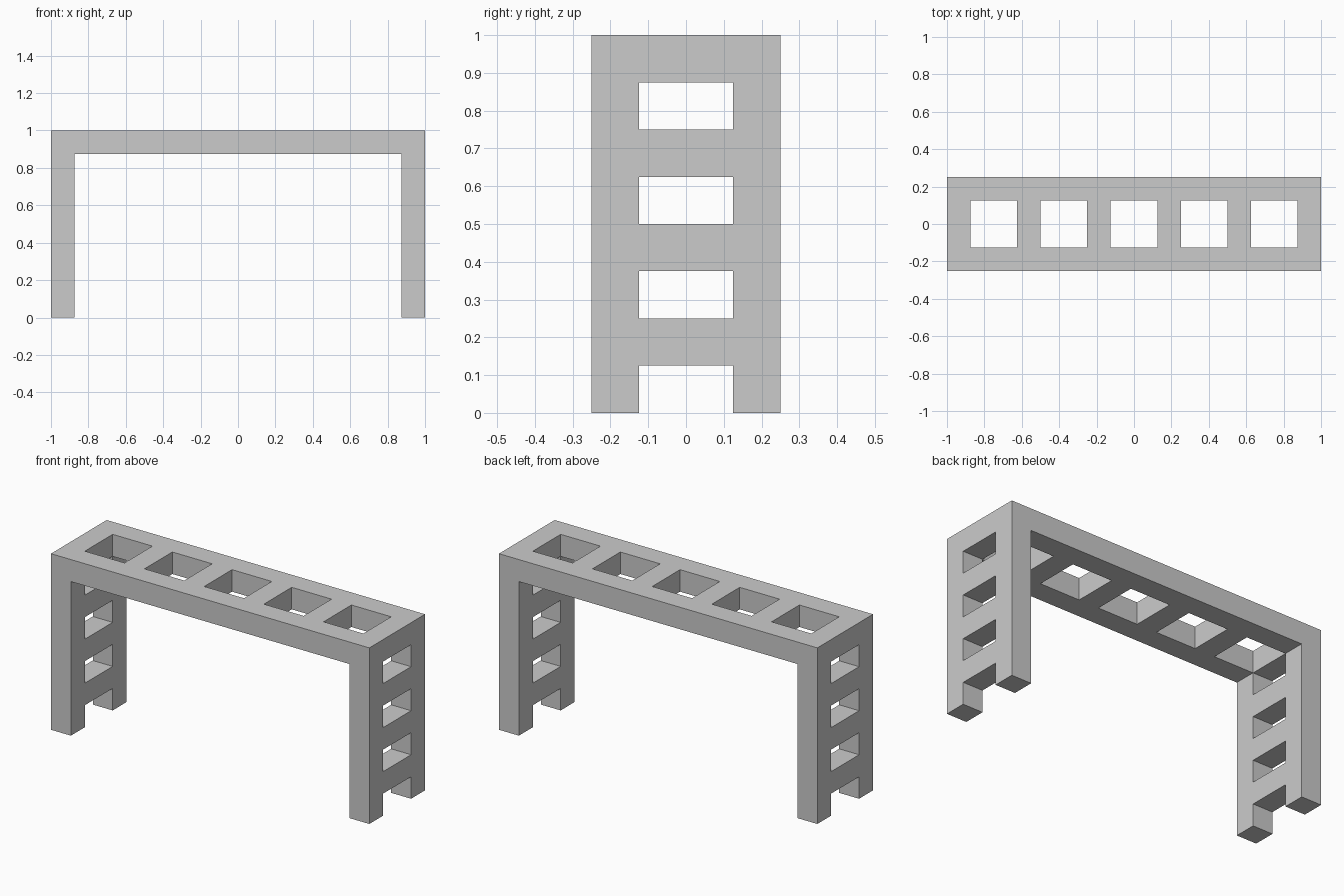
import bpy
import bmesh
from itertools import accumulate, product

if "Cube" in bpy.data.objects:
    bpy.data.objects.remove(bpy.data.objects["Cube"])

# Cut lines: bars are 0.125 thick, top gaps 0.25 long, leg gaps 0.125 high
BAR, GAP = 0.125, 0.25
xs = list(accumulate([-1.0] + [BAR, GAP] * 5 + [BAR]))
ys = [-0.25, -0.125, 0.125, 0.25]
zs = [BAR * k for k in range(9)]
cuts = (xs, ys, zs)
size = [len(c) - 1 for c in cuts]


def solid(i, j, k):
    """True where the frame has material: a ladder top on two ladder legs."""
    if not all(0 <= n < s for n, s in zip((i, j, k), size)):
        return False
    rail = j != 1
    in_top = k == size[2] - 1 and (rail or i % 2 == 0)
    in_leg = i in (0, size[0] - 1) and (rail or k % 2 == 1)
    return in_top or in_leg


bm = bmesh.new()
verts = {}


def vert(idx):
    if idx not in verts:
        verts[idx] = bm.verts.new([c[n] for c, n in zip(cuts, idx)])
    return verts[idx]


# Skin: one quad wherever a solid block meets open air
for cell in product(*map(range, size)):
    if not solid(*cell):
        continue
    for axis, side in product(range(3), (0, 1)):
        neighbour = list(cell)
        neighbour[axis] += 2 * side - 1
        if solid(*neighbour):
            continue
        u, v = (axis + 1) % 3, (axis + 2) % 3
        corners = []
        for du, dv in ((0, 0), (1, 0), (1, 1), (0, 1)):
            p = list(cell)
            p[axis] += side
            p[u] += du
            p[v] += dv
            corners.append(vert(tuple(p)))
        bm.faces.new(corners if side else corners[::-1])

# Climbing frame object
mesh = bpy.data.meshes.new("climbing_frame")
bm.to_mesh(mesh)
bm.free()
frame = bpy.data.objects.new("climbing_frame", mesh)
bpy.context.collection.objects.link(frame)
